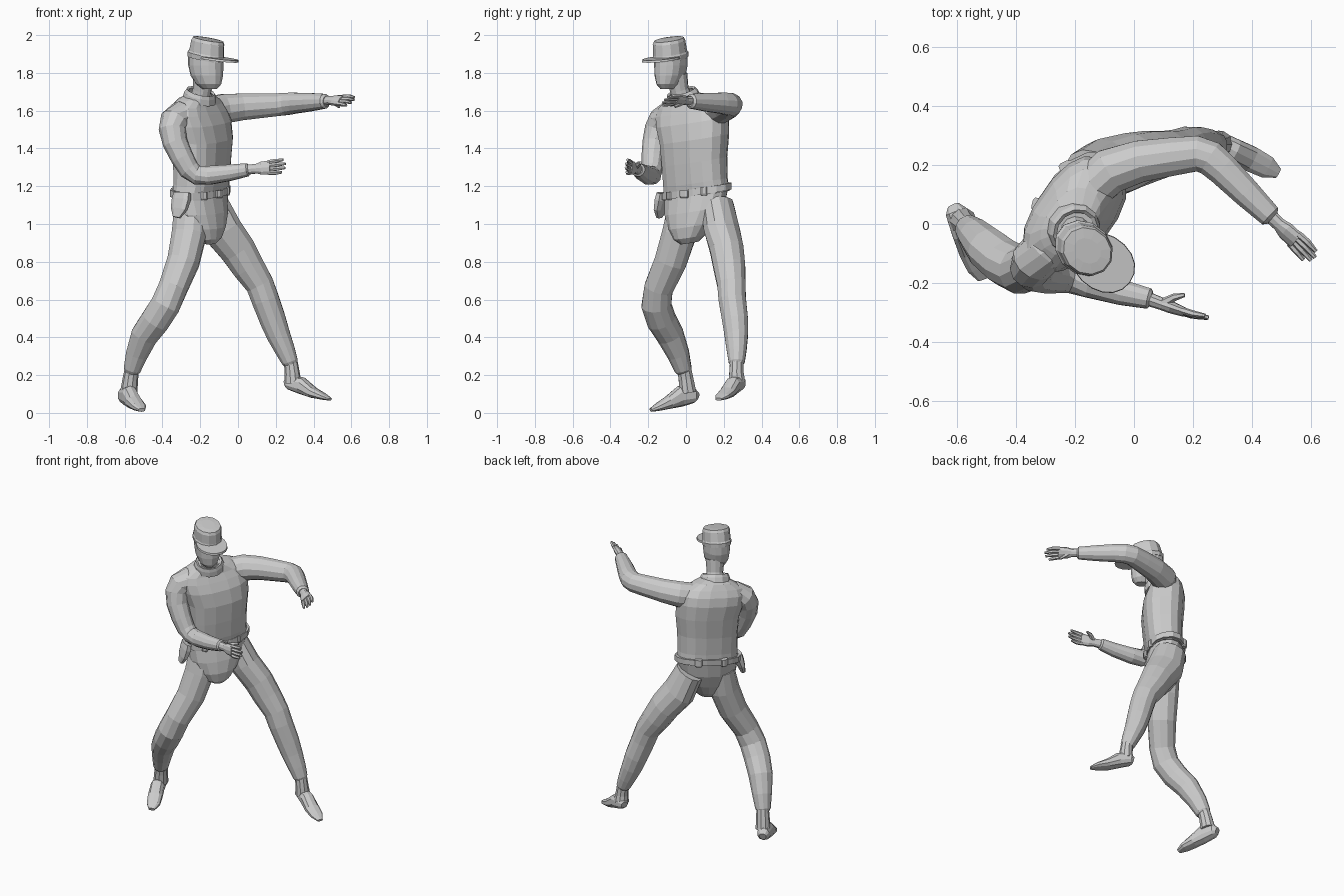
import bpy, bmesh, math
from mathutils import Vector

V = Vector
LEFT = V((0.56, 0.83, 0))       # body's own left
FWD = V((0.80, -0.60, 0))       # way the head faces
UP = V((0, 0, 1))
TILT = V((0.03, -0.16, 1)).normalized()   # hips and chest lean


def tube(bm, pts, side, n=12, power=2.0, axis=None, caps=True):
    """Loft rings (x, y, z, half width along side, half depth)."""
    rings = []
    for i, p in enumerate(pts):
        c = V(p[:3])
        t = axis or (V(pts[min(i + 1, len(pts) - 1)][:3]) - V(pts[max(i - 1, 0)][:3]))
        t = t.normalized()
        s = (V(side) - t * t.dot(V(side))).normalized()
        u = t.cross(s)
        w, h = p[3], p[-1]
        ring = []
        for k in range(n):
            a = 2 * math.pi * (k + 0.5) / n
            ca, sa = math.cos(a), math.sin(a)
            e = 2 / power
            ring.append(bm.verts.new(c + s * w * math.copysign(abs(ca) ** e, ca)
                                     + u * h * math.copysign(abs(sa) ** e, sa)))
        rings.append(ring)
    for a, b in zip(rings, rings[1:]):
        for k in range(n):
            bm.faces.new((a[k], a[(k + 1) % n], b[(k + 1) % n], b[k]))
    if caps:
        bm.faces.new(rings[0][::-1])
        bm.faces.new(rings[-1])


def finish(name, bm):
    bmesh.ops.recalc_face_normals(bm, faces=bm.faces)
    me = bpy.data.meshes.new(name)
    bm.to_mesh(me)
    bm.free()
    ob = bpy.data.objects.new(name, me)
    bpy.context.collection.objects.link(ob)
    return ob


def loft(name, pts, side=LEFT, **kw):
    bm = bmesh.new()
    tube(bm, pts, side, **kw)
    return finish(name, bm)


# Torso and pelvis
loft("jacket", [(-.20, .055, 1.15, .195, .108), (-.193, .050, 1.22, .186, .113),
                (-.19, .045, 1.33, .187, .120), (-.19, .045, 1.45, .197, .130),
                (-.205, .035, 1.54, .212, .128), (-.215, .028, 1.595, .213, .112),
                (-.218, .018, 1.635, .190, .092), (-.215, .008, 1.668, .125, .078),
                (-.20, -.01, 1.69, .06, .055)], n=16, power=2.5, axis=TILT)
loft("pelvis", [(-.165, .02, .90, .045, .05), (-.17, .02, .93, .085, .08),
                (-.18, .03, .99, .130, .105), (-.19, .045, 1.07, .175, .115),
                (-.20, .055, 1.16, .19, .112)], n=16, power=2.2, axis=TILT)

# Belt with pouches, buckle and holster
loft("belt", [(-.20, .058, 1.156, .207, .120), (-.20, .058, 1.192, .207, .120)],
     n=16, power=2.3, axis=TILT)
BF = V((0.83, -0.56, 0))
for name, a, w, h in (("buckle", 90, .026, .02), ("front_pouch_a", 55, .020, .022),
                      ("front_pouch_b", 125, .020, .022), ("back_pouch_a", -60, .024, .024),
                      ("back_pouch_b", -110, .024, .024)):
    a = math.radians(a)
    c = V((-.20, .058, 0)) + LEFT * .195 * math.cos(a) + BF * .120 * math.sin(a)
    z = 1.172 + .16 * (c.y - .058) - .03 * (c.x + .2)
    tan = -LEFT * math.sin(a) + BF * math.cos(a)
    loft(name, [(c.x, c.y, z - h, w * .8, .010), (c.x, c.y, z - h * .6, w, .015),
                (c.x, c.y, z + h, w, .015)], tan, n=8, power=3)
loft("holster", [(-.325, -.14, 1.035, .022, .012), (-.312, -.135, 1.08, .050, .020),
                 (-.30, -.125, 1.13, .055, .026), (-.295, -.12, 1.165, .05, .022)],
     BF, n=8, power=3)

# Trouser legs
loft("right_leg", [(-.25, -.01, 1.09, .082, .095), (-.258, -.035, .95, .092, .096),
                   (-.29, -.082, .80, .088), (-.345, -.145, .66, .079), (-.385, -.157, .57, .081),
                   (-.437, -.13, .49, .080), (-.495, -.083, .41, .074), (-.535, -.04, .31, .060),
                   (-.56, -.015, .23, .047), (-.562, -.01, .215, .038)])
loft("left_leg", [(-.145, .165, 1.11, .082, .100), (-.085, .19, .97, .092, .114),
                  (.0, .217, .86, .090, .100), (.055, .23, .77, .086, .090),
                  (.115, .24, .68, .077), (.145, .245, .60, .075), (.185, .260, .49, .071),
                  (.215, .266, .41, .064), (.25, .268, .33, .054), (.275, .268, .27, .044),
                  (.278, .268, .255, .036)])


# Shoes: ankle sleeve plus a wedge from heel to toe
def shoe(name, ankle, sole, side):
    bm = bmesh.new()
    tube(bm, ankle, LEFT, n=10)
    tube(bm, sole, side, n=10, power=2.4)
    finish(name, bm)


shoe("right_shoe", [(-.56, -.01, .24, .038), (-.57, .0, .18, .041), (-.578, .01, .11, .046)],
     [(-.610, .060, .085, .022, .022), (-.602, .042, .092, .038, .040),
      (-.575, -.03, .088, .042, .056), (-.55, -.09, .056, .045, .036),
      (-.525, -.145, .032, .042, .022), (-.51, -.185, .015, .02, .010)], (.9, .35, 0))
shoe("left_shoe", [(.278, .268, .28, .036), (.287, .267, .21, .040), (.29, .27, .16, .046)],
     [(.252, .292, .155, .022, .022), (.272, .283, .160, .038, .038),
      (.335, .25, .145, .042, .046), (.395, .22, .108, .045, .030),
      (.45, .192, .087, .040, .018), (.488, .172, .072, .018, .008)], (.48, .87, 0))

# Sleeves
loft("left_sleeve", [(-.17, .10, 1.595, .075), (-.08, .18, 1.61, .080), (.02, .212, 1.62, .073),
                     (.13, .228, 1.627, .067), (.215, .238, 1.632, .062), (.258, .222, 1.636, .061),
                     (.30, .185, 1.64, .057), (.38, .105, 1.645, .050), (.46, .027, 1.65, .040),
                     (.468, .02, 1.65, .028)], UP)
loft("right_sleeve", [(-.25, -.03, 1.575, .070), (-.305, -.09, 1.572, .078),
                      (-.338, -.125, 1.545, .078), (-.348, -.148, 1.50, .072),
                      (-.333, -.165, 1.43, .066), (-.295, -.175, 1.35, .061),
                      (-.258, -.178, 1.288, .056), (-.215, -.182, 1.258, .052),
                      (-.15, -.20, 1.258, .051), (-.04, -.232, 1.272, .044),
                      (.05, -.252, 1.287, .036), (.058, -.254, 1.288, .026)], (.3, -.95, .1))


# Hands: wrist and palm, four fingers, thumb
def hand(name, base, fwd, across, thumb):
    bm = bmesh.new()
    b, f = V(base), V(fwd).normalized()
    ac = (V(across) - f * f.dot(V(across))).normalized()
    nrm = V(thumb).normalized()
    P = lambda d, s, q=0: tuple(b + f * d + ac * s + nrm * q)
    tube(bm, [(*P(-.03, 0), .028, .025), (*P(.05, 0), .026, .021),
              (*P(.08, 0), .036, .021), (*P(.13, 0), .038, .016)], ac, n=10)
    for k, ln in enumerate((.072, .092, .096, .084)):
        s = (k - 1.5) * .019
        tube(bm, [(*P(.12, s), .012), (*P(.12 + ln * .5, s * 1.12, .002), .0115),
                  (*P(.12 + ln, s * 1.15, .010), .007)], ac, n=6)
    tube(bm, [(*P(.055, .01, .005), .017), (*P(.09, .02, .035), .013),
              (*P(.125, .02, .055), .007)], ac, n=6)
    finish(name, bm)


hand("left_hand", (.455, .033, 1.652), (.72, -.69, .03), (.45, .45, .55), (-.35, -.3, -.9))
hand("right_hand", (.05, -.254, 1.288), (.93, -.34, .09), (0, .1, 1), (.1, 1, .1))

# Head, neck and collar
HS = V((.60, .80, 0))
loft("neck", [(-.205, -.01, 1.64, .055), (-.19, -.035, 1.71, .050), (-.18, -.05, 1.79, .058)], HS)
loft("head", [(-.15, -.10, 1.715, .030, .042), (-.155, -.095, 1.74, .054, .070),
              (-.165, -.085, 1.785, .072, .090), (-.17, -.08, 1.84, .079, .098),
              (-.17, -.08, 1.90, .080, .098)], HS, n=14, power=2.2, axis=UP)
ct = (TILT + FWD * .25).normalized()
col = loft("collar", [(-.205, -.012, 1.655, .094, .090), (-.20, -.02, 1.685, .090, .084),
                      (-.197, -.026, 1.703, .080, .076)], HS, n=12, axis=ct, caps=False)
m = col.modifiers.new("thickness", 'SOLIDIFY')
m.thickness = .014

# Cap: crown leaning to the front, and a peak
hat = (UP + FWD * .13).normalized()
slope = (UP + FWD * .2).normalized()
loft("cap_crown", [(-.172, -.08, 1.872, .086, .104), (-.17, -.082, 1.897, .089, .106),
                   (-.167, -.084, 1.905, .084, .101), (-.160, -.090, 1.962, .083, .094),
                   (-.158, -.091, 1.978, .076, .086), (-.158, -.091, 1.981, .04, .05)],
     HS, n=12, axis=slope)
pc = V((-.172, -.08, 1.878)) + FWD * .085
loft("cap_peak", [(pc.x, pc.y, pc.z - .010, .094, .114), (pc.x, pc.y, pc.z + .002, .092, .112)],
     HS, n=18, power=2.1, axis=hat)
